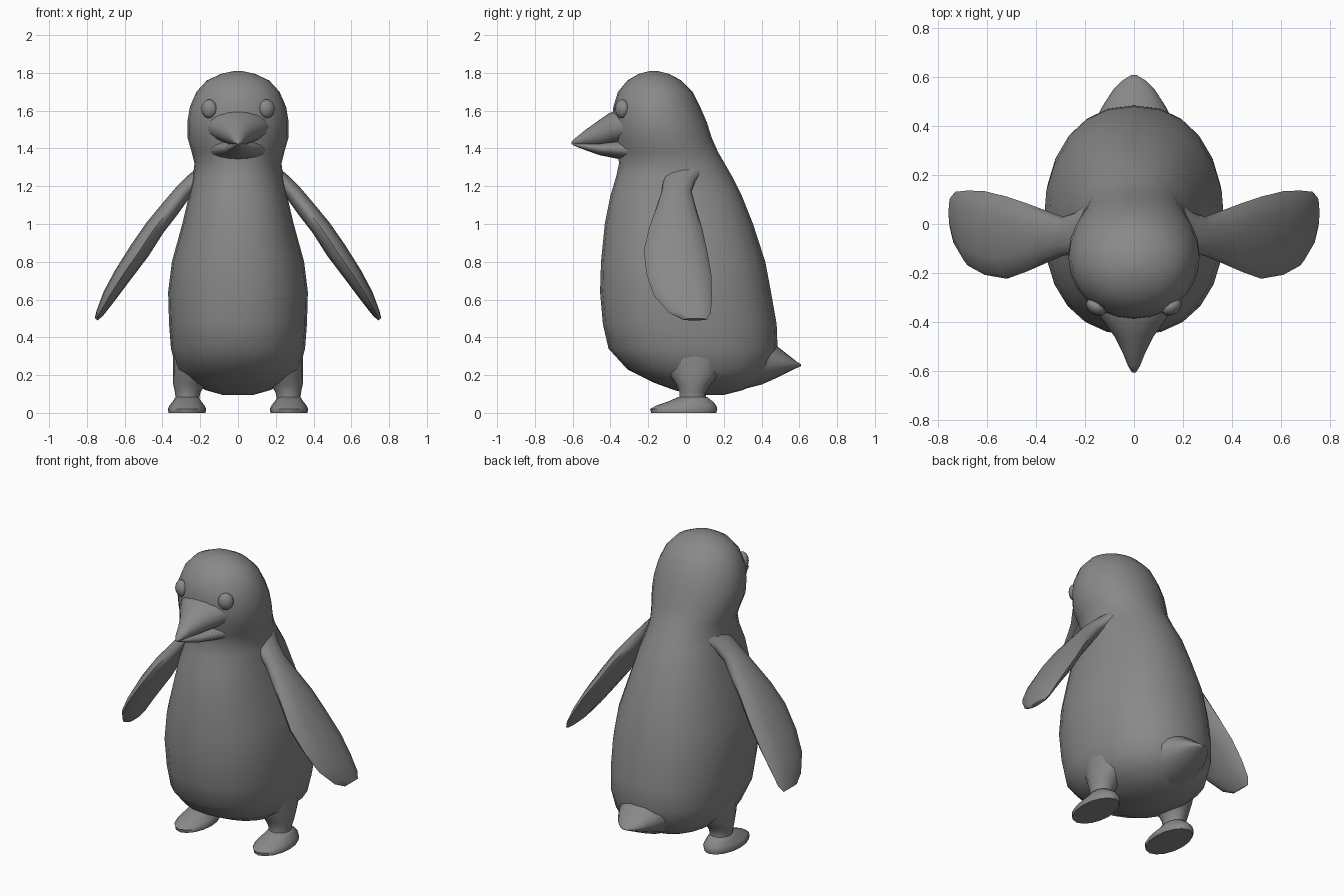
import bpy, bmesh, math
from mathutils import Vector

grey = bpy.data.materials.new("plain grey")
grey.diffuse_color = (0.25, 0.25, 0.25, 1)


def finish(name, bm):
    bmesh.ops.recalc_face_normals(bm, faces=bm.faces)
    mesh = bpy.data.meshes.new(name)
    bm.to_mesh(mesh)
    bm.free()
    ob = bpy.data.objects.new(name, mesh)
    bpy.context.collection.objects.link(ob)
    mesh.materials.append(grey)
    bpy.context.view_layer.objects.active = ob
    ob.select_set(True)
    bpy.ops.object.shade_smooth_by_angle(angle=math.radians(60))
    ob.select_set(False)
    return ob


def ring(center, u, v, n, power=2.0):
    """Superellipse around center with half axes u and v."""
    c, u, v = Vector(center), Vector(u), Vector(v)
    pts = []
    for i in range(n):
        a = 2 * math.pi * i / n
        cu, sv = math.cos(a), math.sin(a)
        e = 2 / power
        pts.append(c + u * math.copysign(abs(cu) ** e, cu) + v * math.copysign(abs(sv) ** e, sv))
    return pts


def loft(name, rings):
    bm = bmesh.new()
    rows = [[bm.verts.new(p) for p in r] for r in rings]
    n = len(rows[0])
    for a, b in zip(rows, rows[1:]):
        for i in range(n):
            bm.faces.new((a[i], a[(i + 1) % n], b[(i + 1) % n], b[i]))
    bm.faces.new(rows[0])
    bm.faces.new(rows[-1])
    return finish(name, bm)


# body and head: height, front y, back y, half width
body = [
    (0.095, 0.06, 0.20, 0.08), (0.12, -0.06, 0.30, 0.17), (0.16, -0.17, 0.38, 0.25),
    (0.23, -0.31, 0.45, 0.325), (0.34, -0.41, 0.485, 0.355), (0.47, -0.44, 0.48, 0.365),
    (0.64, -0.455, 0.45, 0.37), (0.80, -0.45, 0.42, 0.35), (1.00, -0.43, 0.355, 0.295),
    (1.15, -0.40, 0.295, 0.26), (1.25, -0.37, 0.245, 0.24), (1.32, -0.355, 0.205, 0.23),
    (1.38, -0.36, 0.17, 0.245), (1.46, -0.385, 0.135, 0.268), (1.54, -0.39, 0.11, 0.268),
    (1.62, -0.385, 0.075, 0.255), (1.70, -0.36, 0.035, 0.22), (1.76, -0.31, -0.025, 0.165),
    (1.795, -0.25, -0.09, 0.09), (1.81, -0.19, -0.15, 0.02),
]
loft("body", [ring((0, (f + b) / 2, z), (w, 0, 0), (0, (b - f) / 2, 0), 24,
                   2.25 if z < 1.2 else 2.0) for z, f, b, w in body])

# tail and beak halves: y, bottom z, top z, half width
lengthwise = {
    "tail": [(0.15, 0.11, 0.55, 0.26), (0.30, 0.125, 0.50, 0.22), (0.40, 0.15, 0.42, 0.17),
             (0.48, 0.185, 0.355, 0.13), (0.55, 0.22, 0.30, 0.085), (0.585, 0.237, 0.272, 0.05),
             (0.61, 0.248, 0.256, 0.01)],
    "upper_beak": [(-0.28, 1.42, 1.62, 0.19), (-0.36, 1.42, 1.605, 0.15),
                   (-0.41, 1.415, 1.585, 0.115), (-0.46, 1.41, 1.55, 0.08),
                   (-0.53, 1.415, 1.50, 0.045), (-0.58, 1.418, 1.46, 0.025),
                   (-0.607, 1.422, 1.436, 0.008)],
    "lower_beak": [(-0.26, 1.33, 1.45, 0.17), (-0.36, 1.345, 1.445, 0.125),
                   (-0.41, 1.355, 1.44, 0.10), (-0.46, 1.365, 1.43, 0.075),
                   (-0.53, 1.39, 1.43, 0.042), (-0.595, 1.415, 1.428, 0.01)],
}
for name, rows in lengthwise.items():
    loft(name, [ring((0, y, (lo + hi) / 2), (w, 0, 0), (0, 0, (hi - lo) / 2), 16)
                for y, lo, hi, w in rows])

# wing stations: x, z, leading y, trailing y, half thickness
wing = [
    (0.14, 1.31, -0.10, 0.13, 0.04), (0.23, 1.23, -0.12, 0.05, 0.045),
    (0.29, 1.17, -0.13, 0.03, 0.045), (0.36, 1.08, -0.16, 0.055, 0.05),
    (0.44, 0.98, -0.195, 0.085, 0.052), (0.52, 0.86, -0.224, 0.112, 0.055),
    (0.61, 0.73, -0.208, 0.134, 0.048), (0.68, 0.62, -0.17, 0.137, 0.038),
    (0.73, 0.53, -0.09, 0.132, 0.022), (0.75, 0.495, -0.02, 0.11, 0.01),
]
# leg: height, centre x, centre y, half width, half depth
leg = [(0.03, 0.27, 0.04, 0.075, 0.085), (0.075, 0.268, 0.035, 0.062, 0.07),
       (0.11, 0.266, 0.035, 0.068, 0.07), (0.15, 0.258, 0.04, 0.085, 0.09),
       (0.20, 0.243, 0.045, 0.10, 0.13), (0.28, 0.22, 0.05, 0.125, 0.17),
       (0.38, 0.20, 0.05, 0.14, 0.19)]
# foot: height, toe y, heel y, half width
foot = [(0.0, -0.185, 0.16, 0.098), (0.02, -0.19, 0.166, 0.102), (0.04, -0.155, 0.16, 0.092),
        (0.062, -0.09, 0.14, 0.075), (0.085, -0.04, 0.11, 0.06)]

for side, s in (("left", -1), ("right", 1)):
    # across-thickness direction is perpendicular to the wing's slope
    loft(side + "_wing", [ring((s * x, (a + b) / 2, z), (0, (b - a) / 2, 0),
                               (s * t * 0.84, 0, t * 0.55), 12) for x, z, a, b, t in wing])
    loft(side + "_leg", [ring((s * x, y, z), (w, 0, 0), (0, d, 0), 16)
                         for z, x, y, w, d in leg])
    loft(side + "_foot", [ring((s * 0.27, (a + b) / 2, z), (w, 0, 0), (0, (b - a) / 2, 0), 16)
                          for z, a, b, w in foot])
    # eye: flattened ball facing outward and forward
    bm = bmesh.new()
    bmesh.ops.create_uvsphere(bm, u_segments=14, v_segments=8, radius=1)
    eye = finish(side + "_eye", bm)
    eye.scale = (0.045, 0.034, 0.05)
    eye.location = (s * 0.153, -0.338, 1.61)
    eye.rotation_euler.z = s * math.radians(32)
